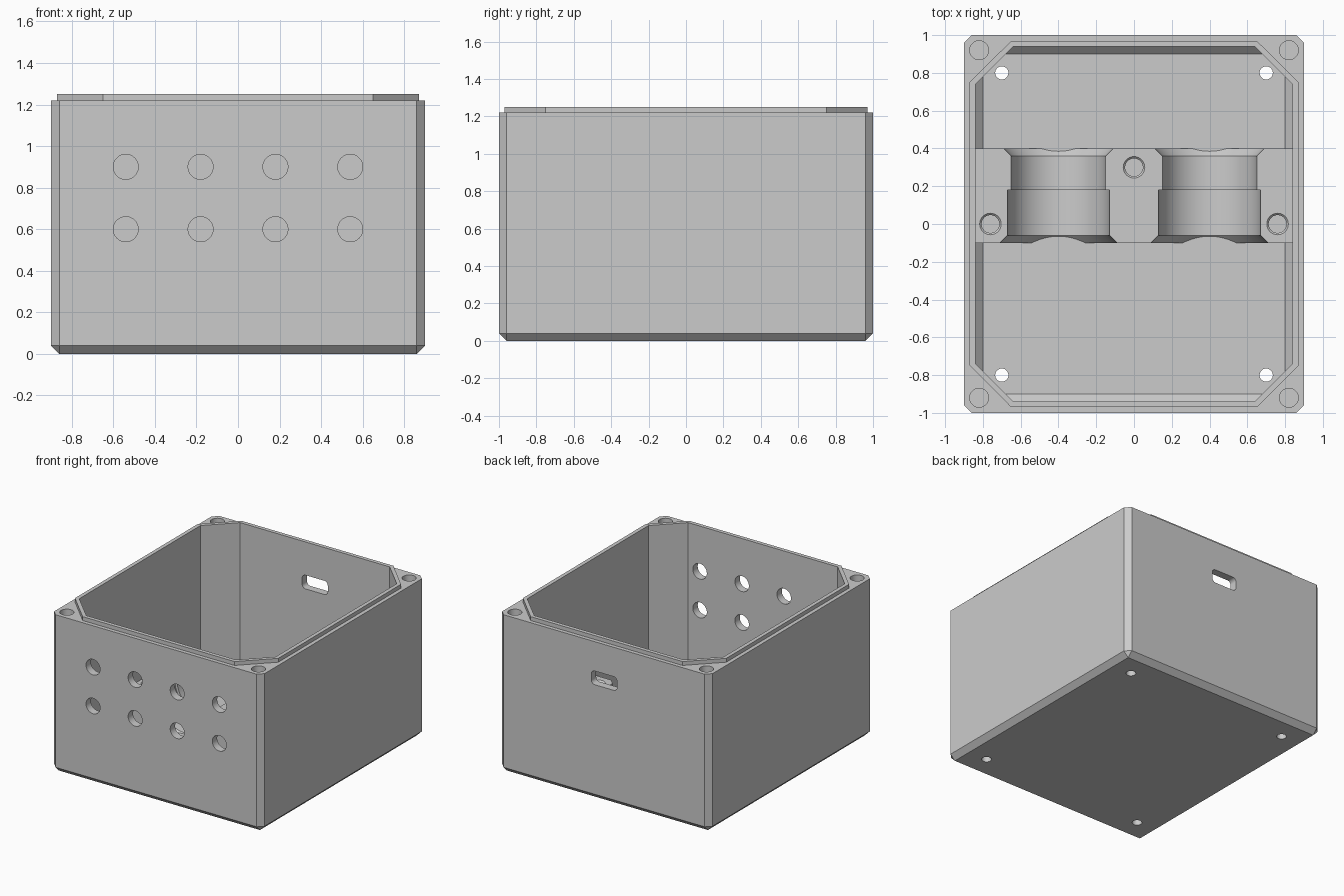
import bpy, bmesh
from math import sin, cos, pi, radians

cube = bpy.data.objects.get("Cube")
if cube:
    bpy.data.objects.remove(cube, do_unlink=True)

grey = bpy.data.materials.new("light grey plastic")
grey.use_nodes = True
GREY = (0.6, 0.6, 0.6, 1)
grey.diffuse_color = GREY
grey.node_tree.nodes["Principled BSDF"].inputs["Base Color"].default_value = GREY


def loft(name, rings):
    """Solid skinned through closed rings of equal point count."""
    bm = bmesh.new()
    rows = [[bm.verts.new(p) for p in ring] for ring in rings]
    n = len(rows[0])
    for a, b in zip(rows, rows[1:]):
        for i in range(n):
            j = (i + 1) % n
            bm.faces.new((a[i], a[j], b[j], b[i]))
    bm.faces.new(rows[0][::-1])
    bm.faces.new(rows[-1])
    bmesh.ops.remove_doubles(bm, verts=bm.verts, dist=1e-5)
    bmesh.ops.recalc_face_normals(bm, faces=bm.faces)
    mesh = bpy.data.meshes.new(name)
    bm.to_mesh(mesh)
    bm.free()
    mesh.materials.append(grey)
    ob = bpy.data.objects.new(name, mesh)
    bpy.context.collection.objects.link(ob)
    return ob


def octagon(hx, hy, diag, z):
    """Rectangle whose corners are cut along x + y = diag."""
    q = [(hx, diag - hx), (diag - hy, hy)]
    pts = q + [(-x, y) for x, y in q[::-1]]
    pts += [(-x, -y) for x, y in pts]
    return [(x, y, z) for x, y in pts]


def lathe(name, axis, centre, profile, n=48):
    """Round solid along y or z; profile holds (position, radius) pairs."""
    rings = []
    for t, r in profile:
        ring = []
        for k in range(n):
            a = 2 * pi * k / n
            u, v = centre[0] + r * cos(a), centre[1] + r * sin(a)
            ring.append((u, t, v) if axis == "y" else (u, v, t))
        rings.append(ring)
    return loft(name, rings)


def combine(target, tool, operation="DIFFERENCE"):
    mod = target.modifiers.new(tool.name, "BOOLEAN")
    mod.operation = operation
    mod.solver = "EXACT"
    mod.object = tool
    with bpy.context.temp_override(object=target, active_object=target):
        bpy.ops.object.modifier_apply(modifier=mod.name)
    bpy.data.objects.remove(tool, do_unlink=True)


# Enclosure: chamfered shell with a raised sealing lip
enclosure = loft("enclosure", [octagon(0.86, 0.96, 1.82, 0),
                               octagon(0.9, 1, 1.86, 0.04),
                               octagon(0.9, 1, 1.86, 1.22)])
combine(enclosure, loft("lip", [octagon(0.87, 0.97, 1.62, 1.15),
                                octagon(0.87, 0.97, 1.62, 1.25)]), "UNION")
combine(enclosure, loft("cavity", [octagon(0.8, 0.9, 1.58, 0.06),
                                   octagon(0.84, 0.94, 1.58, 0.1),
                                   octagon(0.84, 0.94, 1.58, 1.4)]))

# Blind lid screw holes and drilled mounting holes at the four corners
for sx in (-1, 1):
    for sy in (-1, 1):
        combine(enclosure, lathe("lid_hole", "z", (sx * 0.82, sy * 0.92),
                                 [(0.9, 0.05), (1.3, 0.05)]))
        combine(enclosure, lathe("mount_hole", "z", (sx * 0.7, sy * 0.8),
                                 [(-0.1, 0.035), (0.2, 0.035)], 32))

# Two rows of round front holes
for x in (-0.54, -0.18, 0.18, 0.54):
    for z in (0.6, 0.9):
        combine(enclosure, lathe("front_hole", "y", (x, z),
                                 [(-1.1, 0.06), (-0.85, 0.06)]))

# Rounded port slot in the back wall
corners = []
for sx, sz, start in ((1, 1, 0), (-1, 1, 90), (-1, -1, 180), (1, -1, 270)):
    for k in range(7):
        a = radians(start + 15 * k)
        corners.append((sx * 0.08 + 0.03 * cos(a), 0.94 + sz * 0.023 + 0.03 * sin(a)))
combine(enclosure, loft("port_slot", [[(x, y, z) for x, z in corners] for y in (0.85, 1.1)]))

# Cradle block across the floor with two stepped, flared half bores
TOP = 0.335
cradle = loft("cradle", [[(-0.86, -0.1, z), (0.86, -0.1, z), (0.86, 0.4, z), (-0.86, 0.4, z)]
                         for z in (0.04, TOP)])
for x in (-0.4, 0.4):
    combine(cradle, lathe("bore", "y", (x, TOP),
                          [(-0.11, 0.32), (-0.06, 0.27), (0.18, 0.27),
                           (0.18, 0.25), (0.36, 0.25), (0.41, 0.3)], 96))

# Countersunk clamp screw holes in the cradle
for x, y in ((0, 0.3), (-0.76, 0), (0.76, 0)):
    combine(cradle, lathe("clamp_hole", "z", (x, y),
                          [(0.1, 0.047), (TOP - 0.01, 0.047), (TOP, 0.057), (TOP + 0.1, 0.057)]))

for ob in (enclosure, cradle):
    bpy.ops.object.select_all(action="DESELECT")
    ob.select_set(True)
    bpy.context.view_layer.objects.active = ob
    bpy.ops.object.shade_smooth_by_angle(angle=radians(25))
